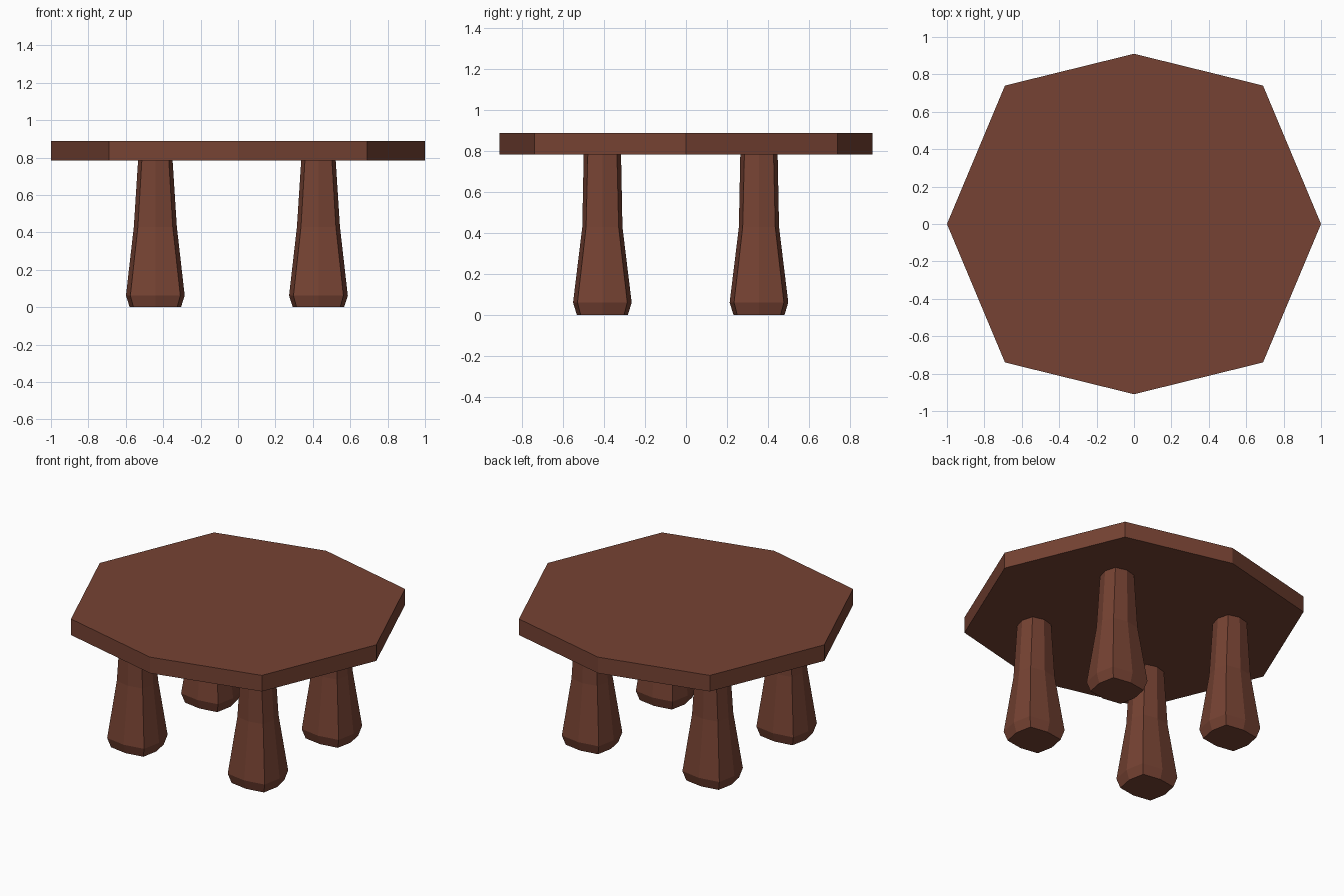
import bpy, bmesh

if "Cube" in bpy.data.objects:
    bpy.data.objects.remove(bpy.data.objects["Cube"])

wood = bpy.data.materials.new("brown_wood")
wood.diffuse_color = (0.18, 0.055, 0.033, 1)
wood.use_nodes = True
wood.node_tree.nodes["Principled BSDF"].inputs["Base Color"].default_value = wood.diffuse_color


def octagon(rx, ry, kx, ky):
    """Eight-sided outline: axis points at rx/ry, diagonal points at kx/ky."""
    return [(rx, 0), (kx, ky), (0, ry), (-kx, ky),
            (-rx, 0), (-kx, -ky), (0, -ry), (kx, -ky)]


def loft(name, sections, location=(0, 0, 0)):
    """Skin a capped solid through (z, outline) sections."""
    bm = bmesh.new()
    rings = [[bm.verts.new((x, y, z)) for x, y in outline] for z, outline in sections]
    for low, high in zip(rings, rings[1:]):
        for i in range(8):
            j = (i + 1) % 8
            bm.faces.new((low[i], low[j], high[j], high[i]))
    bm.faces.new(rings[0][::-1])
    bm.faces.new(rings[-1])
    mesh = bpy.data.meshes.new(name)
    bm.to_mesh(mesh)
    bm.free()
    mesh.materials.append(wood)
    obj = bpy.data.objects.new(name, mesh)
    obj.location = location
    bpy.context.collection.objects.link(obj)
    return obj


# Table top: flat octagonal slab
top = octagon(1.0, 0.91, 0.69, 0.74)
loft("table_top", [(0.785, top), (0.89, top)])

# Legs: squarish octagons that flare to a chamfered foot
# (height, x radius, y radius, diagonal fraction)
leg_profile = [(0.0, 0.137, 0.124, 0.85), (0.062, 0.157, 0.143, 0.85),
               (0.43, 0.115, 0.098, 0.81), (0.79, 0.092, 0.091, 0.78)]
sections = [(z, octagon(rx, ry, rx * k, ry * k)) for z, rx, ry, k in leg_profile]
for y_name, y in (("front", -0.408), ("back", 0.356)):
    for x_name, x in (("left", -0.442), ("right", 0.43)):
        loft(f"{y_name}_{x_name}_leg", sections, (x, y, 0))
